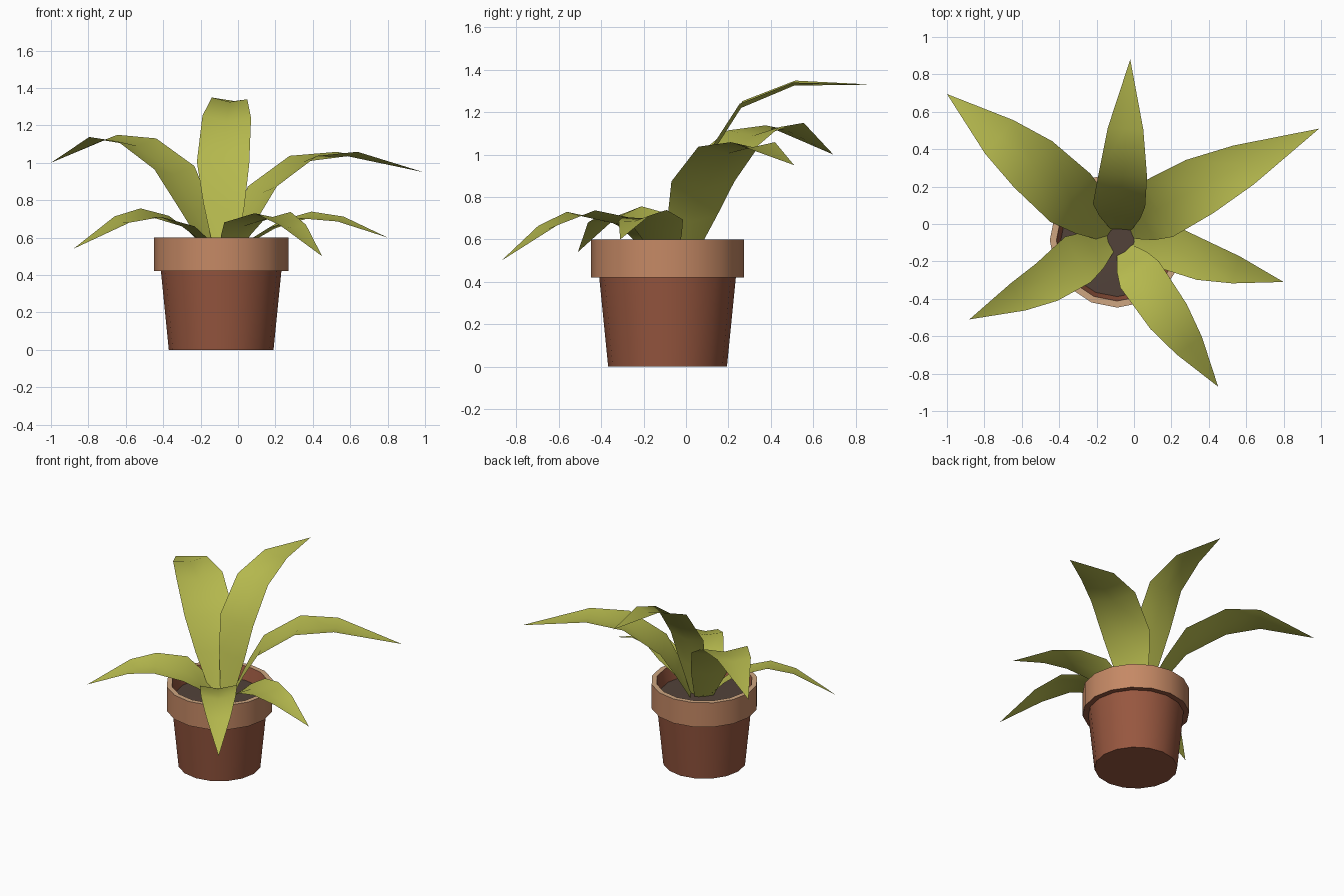
import bpy, bmesh, math
from mathutils import Vector

if "Cube" in bpy.data.objects:
    bpy.data.objects.remove(bpy.data.objects["Cube"])

CX, CY = -0.09, -0.087      # pot axis
SIDES = 16


def material(name, rgb):
    m = bpy.data.materials.new(name)
    m.diffuse_color = (*rgb, 1)
    m.use_nodes = True
    m.node_tree.nodes["Principled BSDF"].inputs["Base Color"].default_value = m.diffuse_color
    return m


RIM = material("terracotta rim", (0.56, 0.25, 0.13))
RIM_TOP = material("tan rim top", (0.62, 0.38, 0.22))
BODY = material("red brown clay", (0.31, 0.095, 0.05))
SOIL = material("dark soil", (0.085, 0.055, 0.042))
LEAF = material("olive green leaf", (0.46, 0.48, 0.075))


def finish(name, bm, mats, angle):
    me = bpy.data.meshes.new(name)
    bm.to_mesh(me)
    bm.free()
    for m in mats:
        me.materials.append(m)
    ob = bpy.data.objects.new(name, me)
    bpy.context.collection.objects.link(ob)
    bpy.ops.object.select_all(action='DESELECT')
    ob.select_set(True)
    bpy.context.view_layer.objects.active = ob
    bpy.ops.object.shade_smooth_by_angle(angle=math.radians(angle))
    return ob


def lathe(name, profile, mats, slots, cap_first=False, cap_last=False):
    """Turn (radius, z) points round the pot axis; slots colour each band."""
    bm = bmesh.new()
    rings = [[bm.verts.new((CX + r * math.cos(2 * math.pi * i / SIDES),
                            CY + r * math.sin(2 * math.pi * i / SIDES), z))
              for i in range(SIDES)] for r, z in profile]
    for a, b, slot in zip(rings, rings[1:], slots):
        for i in range(SIDES):
            j = (i + 1) % SIDES
            bm.faces.new((a[i], a[j], b[j], b[i])).material_index = slot
    if cap_first:
        bm.faces.new(rings[0][::-1])
    if cap_last:
        bm.faces.new(rings[-1])
    return finish(name, bm, mats, 30)


# pot: tapered body, overhanging rim, pale lip and inner wall
lathe("pot_body", [(0.28, 0), (0.322, 0.42)], [BODY], [0], cap_first=True)
lathe("pot_rim", [(0.322, 0.42), (0.36, 0.42), (0.36, 0.60), (0.325, 0.60), (0.30, 0.50)],
      [RIM, RIM_TOP, BODY], [2, 0, 1, 2])
lathe("soil", [(0.305, 0.505), (0.15, 0.51)], [SOIL], [0], cap_last=True)


def leaf(name, base, s1, s2, s3, tip, widths, roll):
    """Arching leaf with a shallow V fold along its spine."""
    base, s1, s2, s3, tip = map(Vector, (base, s1, s2, s3, tip))
    s0 = base.lerp(s1, 0.5) + Vector((0, 0, 0.015))
    w1, w2, w3 = widths
    d = (tip - base).xy.normalized()
    side = Vector((d.y, -d.x, roll))
    bm = bmesh.new()
    rows = []
    for p, w in ((base, 0.4 * w1), (s0, 0.78 * w1), (s1, w1), (s2, w2), (s3, w3)):
        up = Vector((0, 0, 0.1 * w))
        rows.append([bm.verts.new(p - side * w / 2 + up), bm.verts.new(p),
                     bm.verts.new(p + side * w / 2 + up)])
    for a, b in zip(rows, rows[1:]):
        for i in (0, 1):
            bm.faces.new((a[i], a[i + 1], b[i + 1], b[i]))
    end = bm.verts.new(tip)
    for i in (0, 1):
        bm.faces.new((rows[-1][i], rows[-1][i + 1], end))
    return finish(name, bm, [LEAF], 60)


# tall back leaves
leaf("back_leaf", (-0.07, -0.03, 0.50), (-0.08, 0.10, 0.97), (-0.06, 0.26, 1.22),
     (-0.045, 0.51, 1.325), (-0.02, 0.88, 1.33), (0.28, 0.26, 0.19), -0.05)
leaf("back_right_leaf", (-0.03, -0.02, 0.50), (0.13, 0.08, 0.84), (0.35, 0.20, 1.005),
     (0.585, 0.315, 1.035), (0.99, 0.51, 0.95), (0.335, 0.32, 0.235), 0)
leaf("back_left_leaf", (-0.12, -0.04, 0.50), (-0.34, 0.14, 0.94), (-0.54, 0.32, 1.09),
     (-0.72, 0.465, 1.12), (-1.0, 0.695, 1.0), (0.335, 0.32, 0.235), 0.05)
# low front leaves
leaf("front_left_leaf", (-0.13, -0.09, 0.50), (-0.30, -0.19, 0.66), (-0.465, -0.31, 0.71),
     (-0.62, -0.39, 0.68), (-0.88, -0.51, 0.54), (0.28, 0.23, 0.165), 0.2)
leaf("front_leaf", (-0.05, -0.14, 0.50), (0.03, -0.27, 0.66), (0.185, -0.495, 0.71),
     (0.295, -0.65, 0.65), (0.45, -0.87, 0.50), (0.25, 0.235, 0.165), -0.03)
leaf("front_right_leaf", (-0.01, -0.09, 0.50), (0.20, -0.13, 0.65), (0.365, -0.195, 0.70),
     (0.545, -0.245, 0.685), (0.80, -0.31, 0.60), (0.24, 0.215, 0.15), -0.16)
